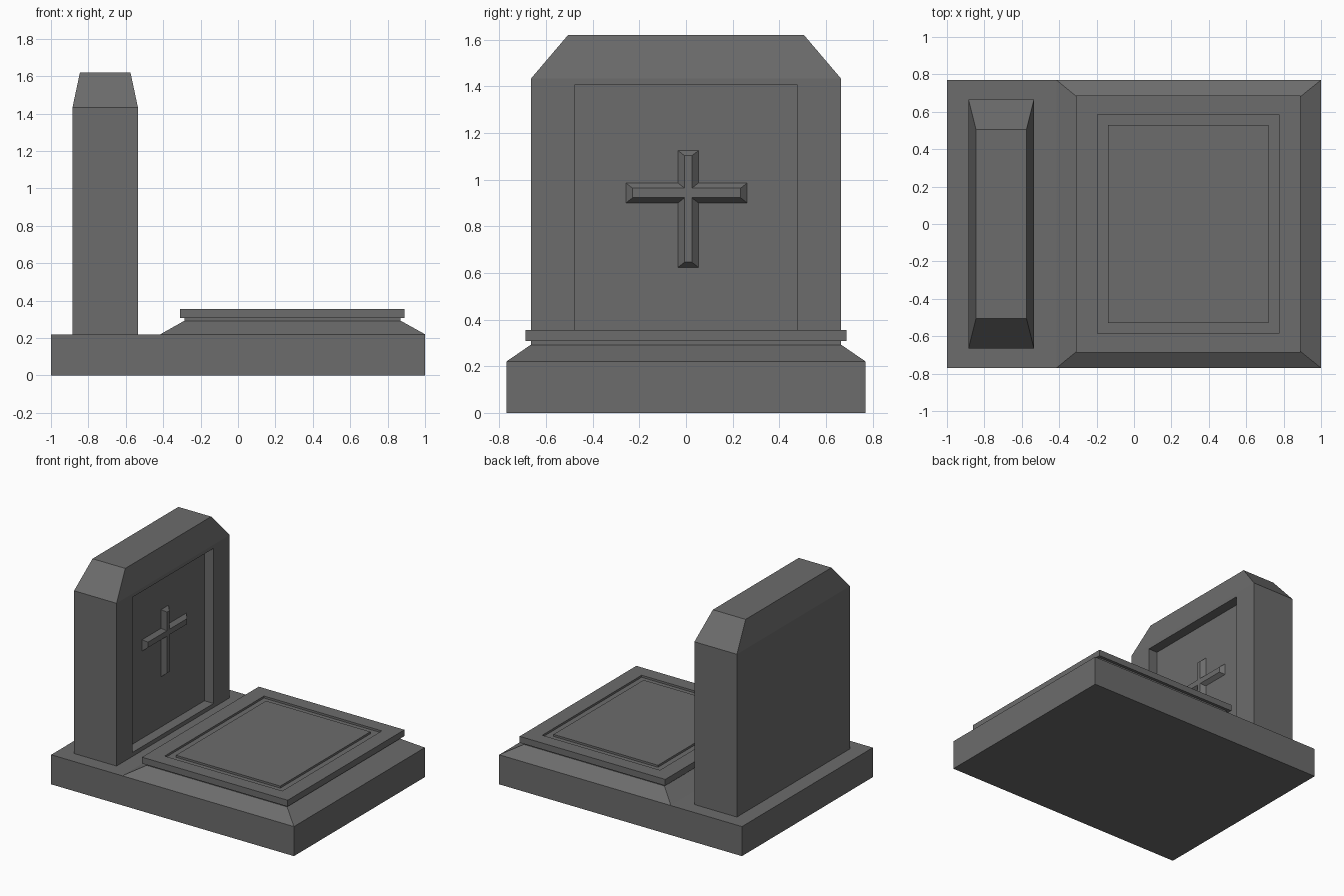
import bpy, bmesh

if "Cube" in bpy.data.objects:
    bpy.data.objects.remove(bpy.data.objects["Cube"])

stone = bpy.data.materials.new("dark grey stone")
stone.diffuse_color = (0.15, 0.15, 0.15, 1)
stone.use_nodes = True
stone.node_tree.nodes["Principled BSDF"].inputs["Base Color"].default_value = stone.diffuse_color


def loft(name, rings, edit=None):
    """Join equal-length closed rings of points, cap both ends."""
    bm = bmesh.new()
    loops = [[bm.verts.new(p) for p in r] for r in rings]
    n = len(loops[0])
    for a, b in zip(loops, loops[1:]):
        for i in range(n):
            j = (i + 1) % n
            bm.faces.new((a[i], a[j], b[j], b[i]))
    bm.faces.new(loops[0][::-1])
    bm.faces.new(loops[-1])
    bmesh.ops.recalc_face_normals(bm, faces=bm.faces)
    if edit:
        edit(bm)
    me = bpy.data.meshes.new(name)
    bm.to_mesh(me)
    bm.free()
    me.materials.append(stone)
    ob = bpy.data.objects.new(name, me)
    bpy.context.collection.objects.link(ob)
    return ob


def rect(x0, x1, y, z):
    return [(x0, -y, z), (x1, -y, z), (x1, y, z), (x0, y, z)]


# Plinth under everything
loft("base", [rect(-1, 1, 0.77, 0), rect(-1, 1, 0.77, 0.22)])

# Sloped shoulder and short neck carrying the slab
loft("slab_support", [rect(-0.415, 1, 0.77, 0.22), rect(-0.287, 0.87, 0.665, 0.292),
                      rect(-0.287, 0.87, 0.665, 0.31)])

# Slab with a rectangular groove around its panel
loft("slab", [rect(-0.31, 0.89, 0.687, 0.308), rect(-0.31, 0.89, 0.687, 0.355),
              rect(-0.195, 0.775, 0.585, 0.355), rect(-0.195, 0.775, 0.585, 0.34),
              rect(-0.14, 0.72, 0.53, 0.34), rect(-0.14, 0.72, 0.53, 0.355)])

# Headstone with tapered top and recessed panel on the +x face
FRONT, FLOOR = -0.535, -0.61


def recess(bm):
    bm.faces.ensure_lookup_table()
    face = max((f for f in bm.faces if f.normal.x > 0.99), key=lambda f: f.calc_area())
    for x in (FRONT, FLOOR):
        bmesh.ops.inset_individual(bm, faces=[face], thickness=0.01)
        for v in face.verts:
            v.co = (x, 0.477 if v.co.y > 0 else -0.477, 1.405 if v.co.z > 0.8 else 0.25)


loft("headstone", [rect(-0.885, FRONT, 0.665, 0.22), rect(-0.885, FRONT, 0.665, 1.432),
                   rect(-0.845, -0.575, 0.505, 1.62)], recess)


# Raised bevelled cross inside the recess
def cross(x, d, e):
    y0, y1, a, b = -0.257 + d, 0.262 - d, -0.034 + d, 0.053 - d
    z0, z1, c, f = 0.624 + e, 1.124 - e, 0.90 + e, 0.985 - e
    pts = [(a, z0), (b, z0), (b, c), (y1, c), (y1, f), (b, f),
           (b, z1), (a, z1), (a, f), (y0, f), (y0, c), (a, c)]
    return [(x, y, z) for y, z in pts]


loft("cross", [cross(FLOOR - 0.005, 0, 0), cross(FLOOR, 0, 0), cross(FLOOR + 0.028, 0.028, 0.022)])
